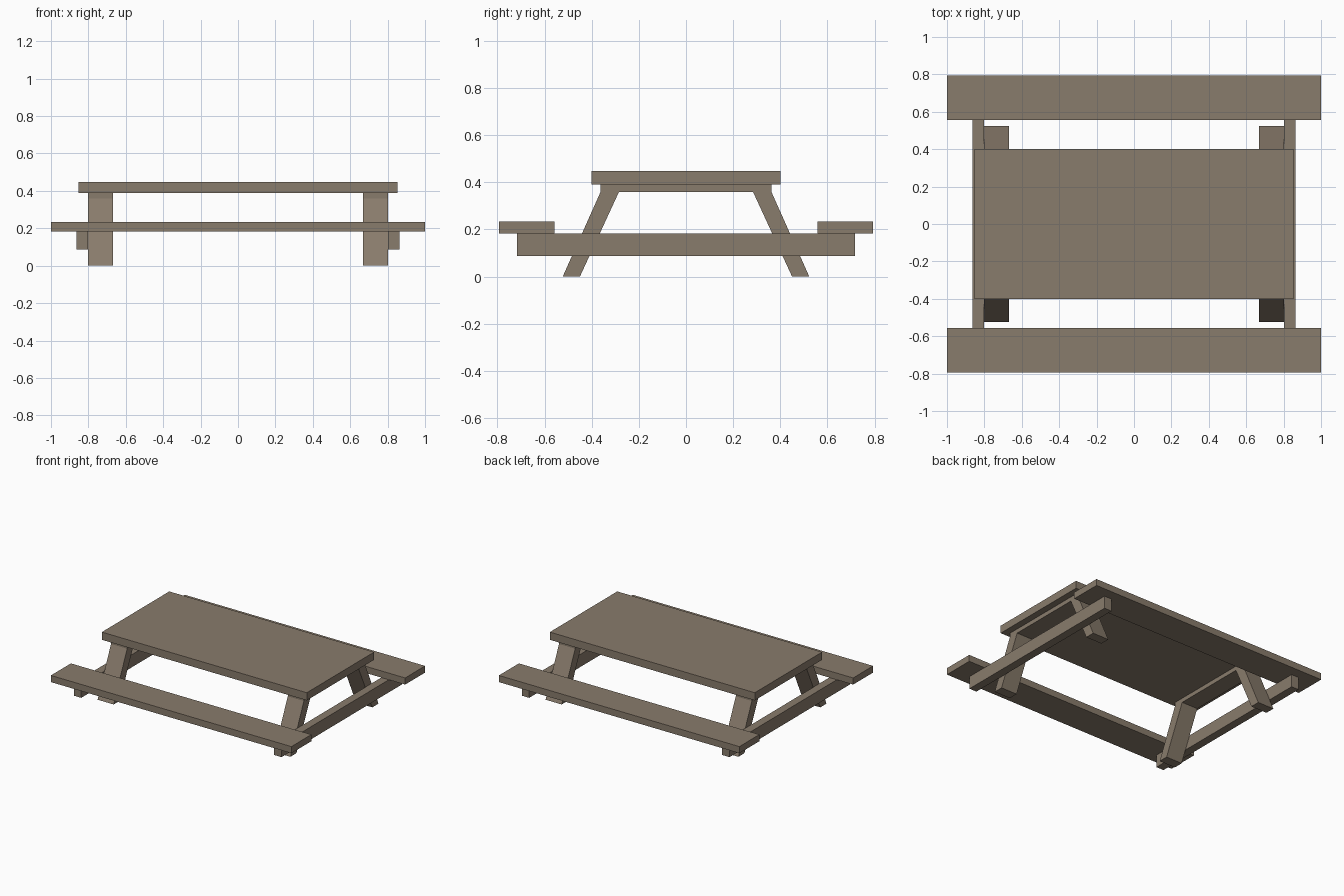
import bpy, bmesh

if "Cube" in bpy.data.objects:
    bpy.data.objects.remove(bpy.data.objects["Cube"])

wood = bpy.data.materials.new("weathered_wood")
wood.diffuse_color = (0.25, 0.20, 0.15, 1)
wood.use_nodes = True
wood.node_tree.nodes["Principled BSDF"].inputs["Base Color"].default_value = wood.diffuse_color


def prism(name, profile, x0, x1):
    """Extrude a closed (y, z) profile along x from x0 to x1."""
    bm = bmesh.new()
    face = bm.faces.new([bm.verts.new((x0, y, z)) for y, z in profile])
    new = bmesh.ops.extrude_face_region(bm, geom=[face])["geom"]
    bmesh.ops.translate(bm, vec=(x1 - x0, 0, 0),
                        verts=[v for v in new if isinstance(v, bmesh.types.BMVert)])
    bmesh.ops.recalc_face_normals(bm, faces=bm.faces)
    mesh = bpy.data.meshes.new(name)
    bm.to_mesh(mesh)
    bm.free()
    mesh.materials.append(wood)
    obj = bpy.data.objects.new(name, mesh)
    bpy.context.collection.objects.link(obj)
    return obj


def board(name, x0, x1, y0, y1, z0, z1):
    return prism(name, [(y0, z0), (y1, z0), (y1, z1), (y0, z1)], x0, x1)


# Table top
board("table_top", -0.852, 0.852, -0.40, 0.40, 0.39, 0.448)

# Bench seats
for side, y0, y1 in (("front", -0.794, -0.557), ("back", 0.557, 0.794)):
    board(side + "_seat", -1, 1, y0, y1, 0.183, 0.233)

# Splayed leg frame outline: two slanted legs joined by a top rail
half = [(0.285, 0.358), (0.45, 0), (0.523, 0), (0.363, 0.358), (0.363, 0.39)]
frame = half + [(-y, z) for y, z in reversed(half)]

for side, s in (("left", -1), ("right", 1)):
    # Leg frame
    prism(side + "_leg_frame", frame, *sorted((s * 0.668, s * 0.802)))
    # Cross beam on the outside of the legs, carrying the seats
    board(side + "_cross_beam", *sorted((s * 0.802, s * 0.864)),
          -0.717, 0.717, 0.088, 0.183)
